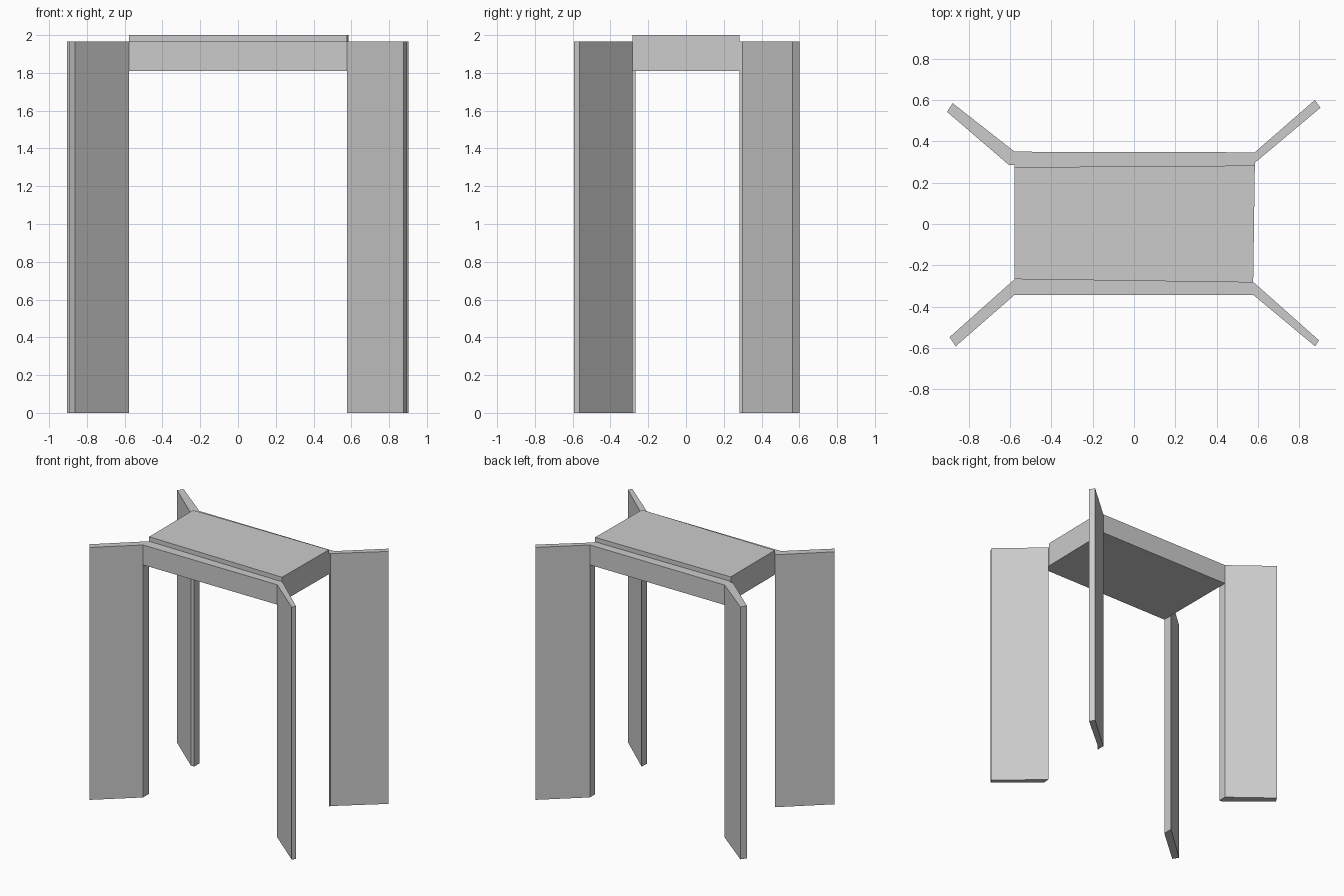
import bpy
import bmesh

cube = bpy.data.objects.get("Cube")
if cube:
    bpy.data.objects.remove(cube, do_unlink=True)

# Single plain grey material
grey = bpy.data.materials.new("light_grey")
grey.use_nodes = True
color = (0.6, 0.6, 0.6, 1.0)
grey.diffuse_color = color
grey.node_tree.nodes["Principled BSDF"].inputs["Base Color"].default_value = color


def prism(name, outline, bottom, top):
    """Extrude a plan outline vertically between two heights."""
    bm = bmesh.new()
    face = bm.faces.new([bm.verts.new((x, y, bottom)) for x, y in outline])
    result = bmesh.ops.extrude_face_region(bm, geom=[face], use_keep_orig=True)
    verts = [g for g in result["geom"] if isinstance(g, bmesh.types.BMVert)]
    bmesh.ops.translate(bm, vec=(0, 0, top - bottom), verts=verts)
    bmesh.ops.recalc_face_normals(bm, faces=bm.faces)
    mesh = bpy.data.meshes.new(name)
    bm.to_mesh(mesh)
    bm.free()
    mesh.materials.append(grey)
    obj = bpy.data.objects.new(name, mesh)
    bpy.context.collection.objects.link(obj)
    return obj


LEG_TOP = 1.965
RAIL_BOTTOM = 1.81

# Splayed slab legs, each slightly irregular in plan
legs = {
    "front_right_leg": [(-0.578, -0.267), (-0.893, -0.548), (-0.863, -0.592), (-0.578, -0.343)],
    "front_left_leg": [(0.58, -0.283), (0.895, -0.563), (0.877, -0.592), (0.577, -0.343)],
    "back_right_leg": [(-0.578, 0.285), (-0.607, 0.287), (-0.905, 0.543), (-0.878, 0.585), (-0.578, 0.35)],
    "back_left_leg": [(0.585, 0.283), (0.587, 0.298), (0.903, 0.563), (0.875, 0.6), (0.585, 0.347)],
}
for name, outline in legs.items():
    prism(name, outline, 0, LEG_TOP)

# Long rails joining the legs
prism("front_rail", [(-0.578, -0.343), (0.577, -0.343), (0.58, -0.283), (-0.578, -0.267)],
      RAIL_BOTTOM, LEG_TOP)
prism("back_rail", [(-0.578, 0.275), (0.585, 0.283), (0.585, 0.347), (-0.578, 0.35)],
      RAIL_BOTTOM, LEG_TOP)

# Raised top slab between the rails
prism("seat", [(-0.578, -0.267), (0.577, -0.283), (0.585, 0.283), (-0.578, 0.275)],
      RAIL_BOTTOM, 2.0)
